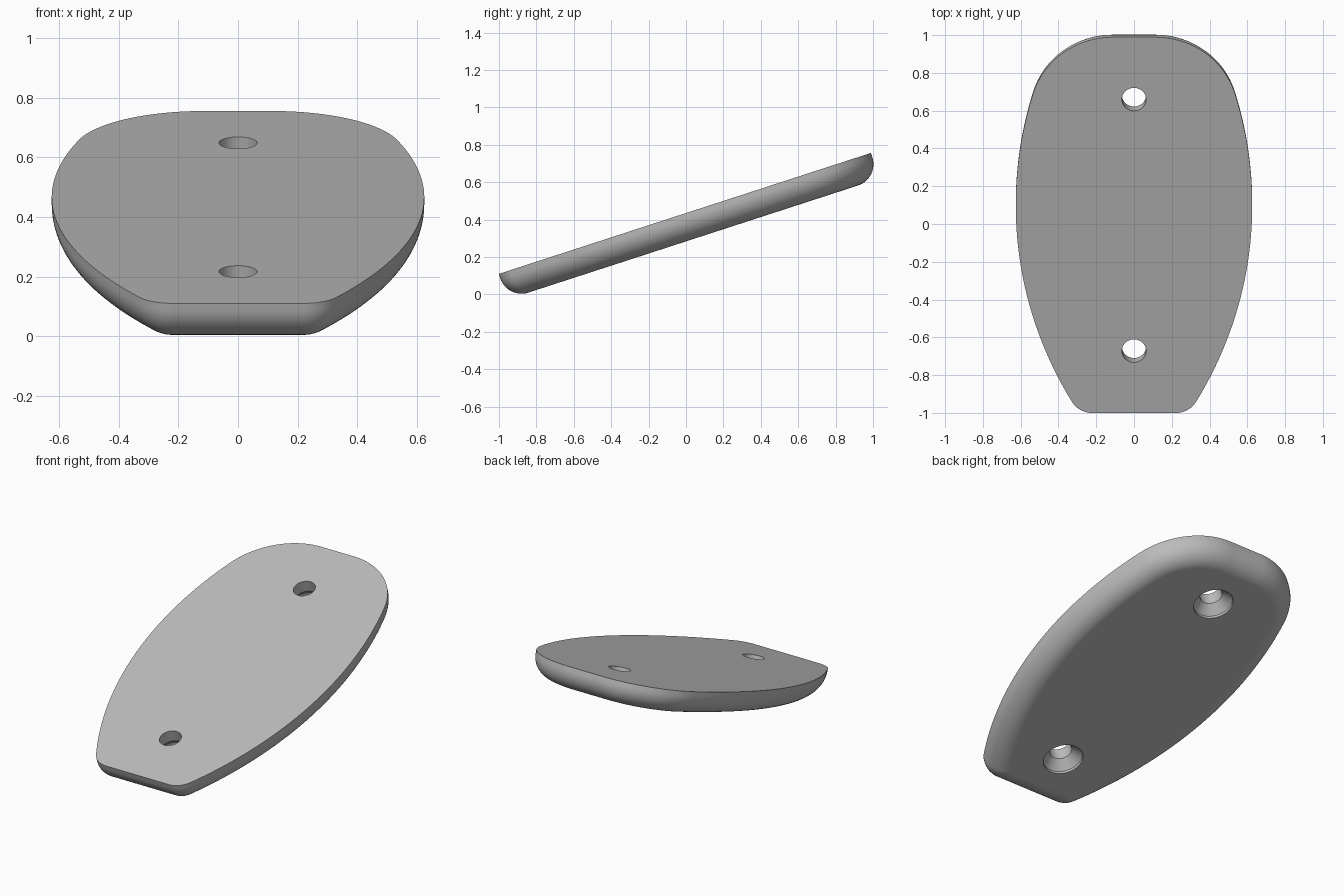
import bpy
import bmesh
from math import sin, cos, asin, pi, radians
from mathutils import Matrix

cube = bpy.data.objects.get("Cube")
if cube:
    bpy.data.objects.remove(cube, do_unlink=True)

HALF = 1.046        # half length along the slope
THICK = 0.144
ROUND = 0.12        # radius of the lower edge
SIDE_R, FRONT_R, BACK_R = 2.16, 0.127, 0.44
SIDE_X, SIDE_Y = 0.626 - SIDE_R, 0.11

grey = bpy.data.materials.new("plain grey")
grey.use_nodes = True
colour = (0.5, 0.5, 0.5, 1)
grey.diffuse_color = colour
grey.node_tree.nodes["Principled BSDF"].inputs["Base Color"].default_value = colour


def outline(inset):
    """Mirrored outline of tangent arcs, moved inwards by inset."""
    low = asin((-HALF + FRONT_R - SIDE_Y) / (SIDE_R - FRONT_R))
    high = asin((HALF - BACK_R - SIDE_Y) / (SIDE_R - BACK_R))
    front_x = SIDE_X + (SIDE_R - FRONT_R) * cos(low)
    back_x = SIDE_X + (SIDE_R - BACK_R) * cos(high)
    arcs = [(front_x, FRONT_R - HALF, FRONT_R, -pi / 2, low, 12),
            (SIDE_X, SIDE_Y, SIDE_R, low, high, 40),
            (back_x, HALF - BACK_R, BACK_R, high, pi / 2, 24)]
    half = []
    for cx, cy, r, start, end, steps in arcs:
        for i in range(1 if half else 0, steps + 1):
            a = start + (end - start) * i / steps
            half.append((cx + (r - inset) * cos(a), cy + (r - inset) * sin(a)))
    return half + [(-x, y) for x, y in reversed(half)]


def loft(name, rings):
    """Closed solid through a stack of rings, listed from top to bottom."""
    bm = bmesh.new()
    loops = [[bm.verts.new(p) for p in ring] for ring in rings]
    n = len(loops[0])
    for a, b in zip(loops, loops[1:]):
        for i in range(n):
            j = (i + 1) % n
            bm.faces.new((a[i], b[i], b[j], a[j]))
    bm.faces.new(loops[0])
    bm.faces.new(loops[-1][::-1])
    bmesh.ops.recalc_face_normals(bm, faces=bm.faces)
    mesh = bpy.data.meshes.new(name)
    bm.to_mesh(mesh)
    bm.free()
    mesh.materials.append(grey)
    obj = bpy.data.objects.new(name, mesh)
    bpy.context.collection.objects.link(obj)
    return obj


# Plate: flat top, short straight wall, rounded lower edge
rings = [[(x, y, 0) for x, y in outline(0)]]
for i in range(15):
    a = pi / 2 * i / 14
    z = -(THICK - ROUND) - ROUND * sin(a)
    rings.append([(x, y, z) for x, y in outline(ROUND * (1 - cos(a)))])
plate = loft("plate", rings)
bpy.context.view_layer.objects.active = plate
plate.select_set(True)

# Two countersunk screw holes, wide at the underside
hole_profile = [(0.064, 0.02), (0.064, -0.075), (0.115, -0.128), (0.115, -0.17)]
for y in (-0.70, 0.70):
    cutter = loft("hole_cutter", [
        [(r * cos(2 * pi * i / 48), y + r * sin(2 * pi * i / 48), z) for i in range(48)]
        for r, z in hole_profile])
    cutter.hide_render = True
    cut = plate.modifiers.new("hole", 'BOOLEAN')
    cut.operation = 'DIFFERENCE'
    cut.solver = 'EXACT'
    cut.object = cutter
    bpy.ops.object.modifier_apply(modifier=cut.name)
    bpy.data.objects.remove(cutter, do_unlink=True)

# Tilt the plate so that its back end is raised
plate.data.transform(Matrix.Translation((0, -0.006, 0.433)) @ Matrix.Rotation(radians(18), 4, 'X'))
bpy.ops.object.shade_smooth_by_angle(angle=radians(30))
weighted = plate.modifiers.new("even_shading", 'WEIGHTED_NORMAL')
weighted.keep_sharp = True
